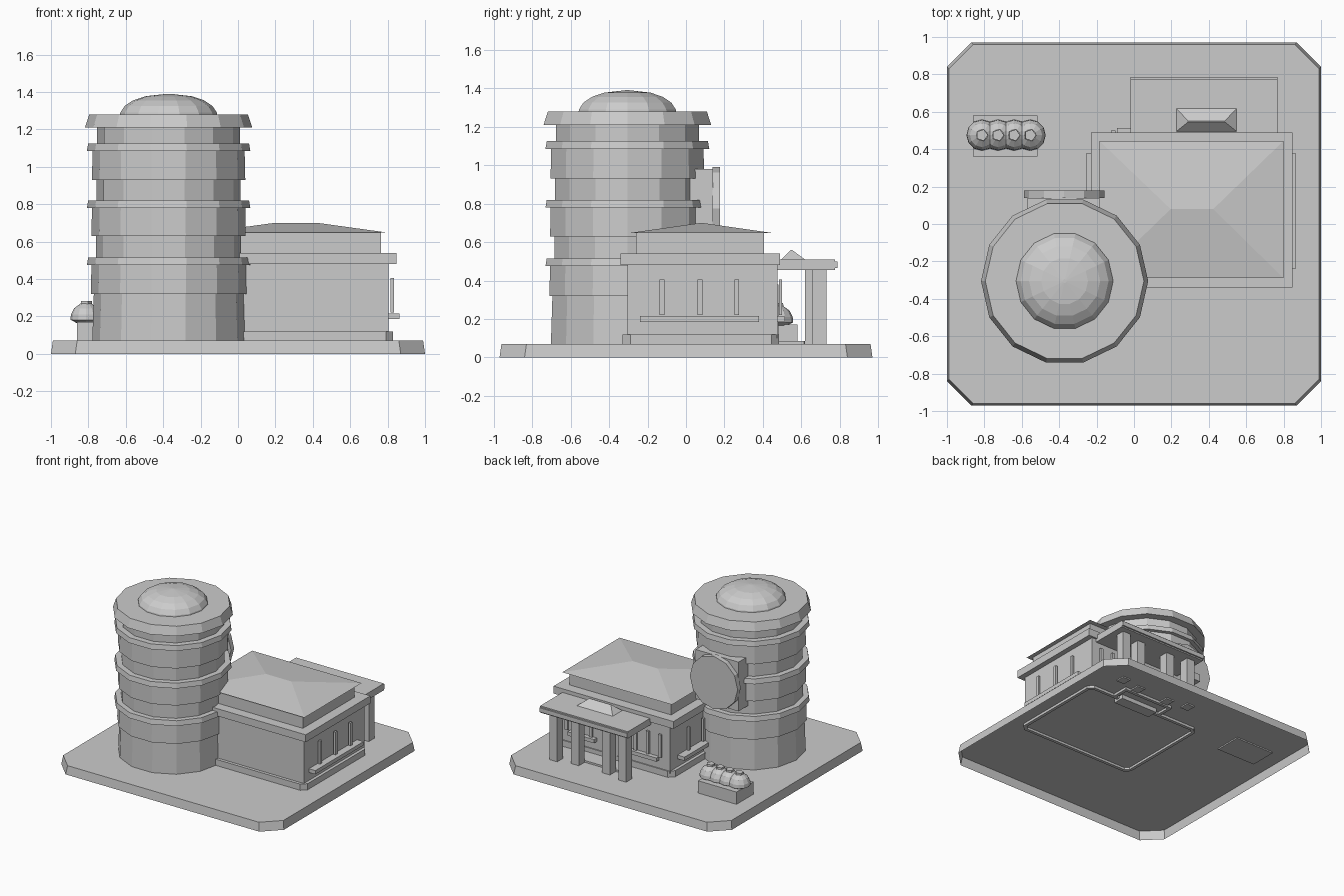
import bpy
import math
from mathutils import Matrix

cube = bpy.data.objects.get("Cube")
if cube:
    bpy.data.objects.remove(cube, do_unlink=True)

stone = bpy.data.materials.new("mid_grey")
stone.use_nodes = True
GREY = (0.6, 0.6, 0.6, 1)
stone.diffuse_color = GREY
stone.node_tree.nodes["Principled BSDF"].inputs["Base Color"].default_value = GREY


def add_mesh(name, verts, faces):
    mesh = bpy.data.meshes.new(name)
    mesh.from_pydata(verts, [], faces)
    mesh.materials.append(stone)
    obj = bpy.data.objects.new(name, mesh)
    bpy.context.collection.objects.link(obj)
    return obj


def loft(name, rings, bottom=True):
    """Skin a stack of equal-length rings, cap the top and optionally the bottom."""
    n = len(rings[0])
    verts = [v for ring in rings for v in ring]
    faces = [tuple(range(len(verts) - n, len(verts)))]
    if bottom:
        faces.append(tuple(reversed(range(n))))
    for k in range(len(rings) - 1):
        for i in range(n):
            j = (i + 1) % n
            faces.append((k * n + i, k * n + j, (k + 1) * n + j, (k + 1) * n + i))
    return add_mesh(name, verts, faces)


def rect(x0, x1, y0, y1, z):
    return [(x0, y0, z), (x1, y0, z), (x1, y1, z), (x0, y1, z)]


def box(name, x, y, z):
    return loft(name, [rect(*x, *y, h) for h in z])


def clipped(x0, x1, y0, y1, c, z):
    """Rectangle with cut corners."""
    return [(x0 + c, y0, z), (x1 - c, y0, z), (x1, y0 + c, z), (x1, y1 - c, z),
            (x1 - c, y1, z), (x0 + c, y1, z), (x0, y1 - c, z), (x0, y0 + c, z)]


def footed(name, x0, x1, y0, y1, c, top):
    """Low block standing on a rim that reaches into the hollow slab."""
    t = 0.025
    inner = (x0 + t, x1 - t, y0 + t, y1 - t, c * 0.7)
    outer = (x0, x1, y0, y1, c)
    loft(name, [clipped(*inner, 0.068), clipped(*inner, 0.05),
                clipped(*outer, 0.05), clipped(*outer, top)])


def lathe(name, cx, cy, profile, sides):
    rings = []
    for r, z in profile:
        rings.append([(cx + r * math.cos(math.tau * i / sides),
                       cy + r * math.sin(math.tau * i / sides), z) for i in range(sides)])
    return loft(name, rings)


# Ground slab, open underneath
loft("ground_slab", [clipped(-1, 1, -0.97, 0.97, 0.13, 0),
                     clipped(-0.99, 0.99, -0.96, 0.96, 0.13, 0.07)], bottom=False)

# Round tower: walls, recessed window rows and projecting bands
TX, TY, SIDES = -0.371, -0.305, 14
wall = [(0.408, 0.07), (0.4, 0.32), (0.416, 0.32), (0.412, 0.495),
        (0.388, 0.495), (0.388, 0.63), (0.412, 0.63), (0.41, 0.8),
        (0.385, 0.8), (0.385, 0.93), (0.41, 0.93), (0.406, 1.1),
        (0.382, 1.1), (0.382, 1.25)]
lathe("tower_wall", TX, TY, wall, SIDES)
for z in (0.475, 0.78, 1.085):
    lathe("tower_band", TX, TY, [(0.437, z), (0.43, z + 0.04)], SIDES)
lathe("tower_rim", TX, TY, [(0.447, 1.21), (0.424, 1.28)], SIDES)
lathe("tower_dome", TX, TY, [(0.262, 1.27), (0.258, 1.29), (0.235, 1.325),
                             (0.19, 1.355), (0.125, 1.377), (0.01, 1.39)], SIDES)

# Round sign on the back of the tower
box("sign_bracket", (-0.57, -0.185), (0.0, 0.14), (0.58, 0.98))
disc = lathe("sign_disc", 0, 0, [(0.215, -0.02), (0.215, 0.02)], 12)
disc.data.transform(Matrix.Translation((-0.374, 0.158, 0.775)) @ Matrix.Rotation(math.pi / 2, 4, "X"))

# Square hall
footed("hall_plinth", -0.215, 0.83, -0.33, 0.485, 0.04, 0.12)
box("hall_wall", (-0.19, 0.805), (-0.305, 0.476), (0.1, 0.49))
box("hall_cornice", (-0.23, 0.847), (-0.34, 0.49), (0.48, 0.54))
box("hall_attic", (-0.15, 0.765), (-0.26, 0.405), (0.53, 0.652))
loft("hall_roof", [rect(-0.185, 0.8, -0.29, 0.445, 0.648),
                   rect(0.195, 0.425, 0.079, 0.081, 0.7)])

# Window bars and sills on both sides and the back
for y in (-0.125, 0.073, 0.265):
    for x in (-0.21, 0.825):
        box("side_window_bar", (x - 0.009, x + 0.009), (y - 0.012, y + 0.012), (0.22, 0.405))
for x in (-0.253, 0.8):
    box("side_sill", (x, x + 0.063), (-0.24, 0.38), (0.185, 0.215))
for side in (-1, 1):
    for offset in (0.2, 0.31, 0.42):
        x = 0.308 + side * offset
        box("back_window_bar", (x - 0.012, x + 0.012), (0.484, 0.5), (0.22, 0.405))
    x = sorted((0.308 + side * 0.16, 0.308 + side * 0.4))
    box("back_sill", x, (0.47, 0.512), (0.185, 0.215))
box("back_door", (0.21, 0.41), (0.47, 0.482), (0.08, 0.38))
footed("door_step", 0.15, 0.6, 0.46, 0.62, 0.005, 0.085)
box("door_footing", (0.22, 0.55), (0.43, 0.52), (0.035, 0.08))

# Back porch
for side in (-1, 1):
    for offset, y in ((0.31, 0.655), (0.14, 0.62)):
        x = 0.372 + side * offset
        box("porch_column", (x - 0.035, x + 0.035), (y, y + 0.075), (0.06, 0.47))
box("porch_roof", (-0.02, 0.768), (0.47, 0.775), (0.455, 0.51))
box("porch_roof_lip", (-0.02, 0.768), (0.77, 0.787), (0.465, 0.5))
loft("porch_skylight", [rect(0.22, 0.555, 0.49, 0.625, 0.505),
                        rect(0.29, 0.485, 0.546, 0.55, 0.56)])

# Planter with four round shrubs
box("planter", (-0.86, -0.515), (0.36, 0.58), (0.06, 0.17))
for i in range(4):
    x = -0.813 + i * 0.086
    lathe("shrub", x, 0.475, [(0.05, 0.165), (0.083, 0.182), (0.08, 0.21),
                              (0.064, 0.243), (0.03, 0.268)], 12)
    lathe("shrub_tip", x, 0.475, [(0.034, 0.25), (0.032, 0.282)], 5)
